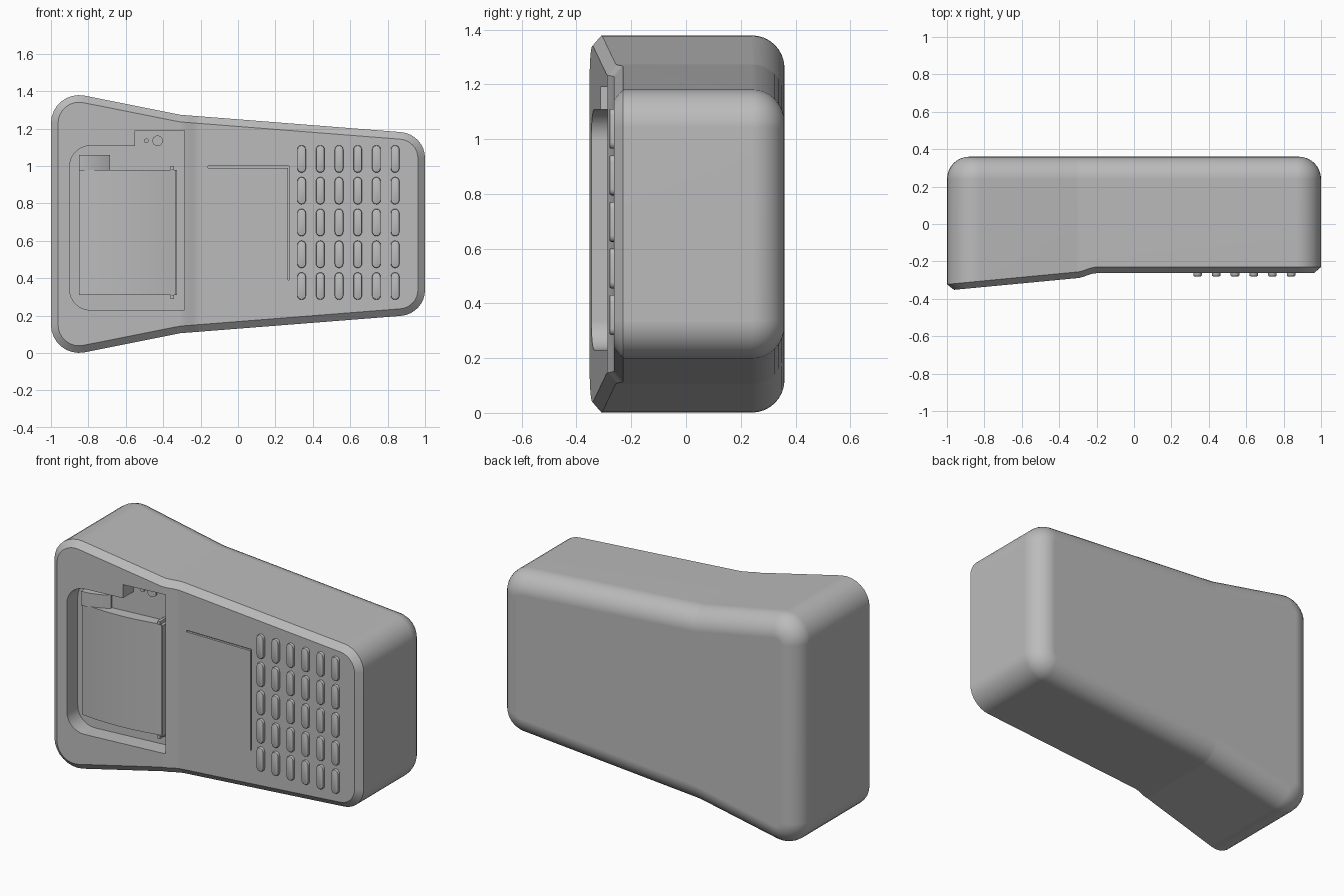
import bpy, bmesh
from math import pi, sin, cos, atan, hypot

cube = bpy.data.objects.get("Cube")
if cube:
    bpy.data.objects.remove(cube, do_unlink=True)

MID = 0.69          # height of the mirror plane
grey = bpy.data.materials.new("housing grey")
grey.use_nodes = True
grey.diffuse_color = (0.5, 0.5, 0.5, 1)
bsdf = next(n for n in grey.node_tree.nodes if n.type == 'BSDF_PRINCIPLED')
bsdf.inputs["Base Color"].default_value = grey.diffuse_color


def finish(name, bm):
    bmesh.ops.recalc_face_normals(bm, faces=bm.faces)
    mesh = bpy.data.meshes.new(name)
    bm.to_mesh(mesh)
    bm.free()
    mesh.materials.append(grey)
    ob = bpy.data.objects.new(name, mesh)
    bpy.context.collection.objects.link(ob)
    return ob


def smooth(ob):
    bpy.ops.object.select_all(action='DESELECT')
    ob.select_set(True)
    bpy.context.view_layer.objects.active = ob
    bpy.ops.object.shade_smooth_by_angle(angle=0.5)


def loft(name, rings):
    """Join equal rings of points into a closed solid."""
    bm = bmesh.new()
    loops = [[bm.verts.new(p) for p in r] for r in rings]
    n = len(rings[0])
    for a, b in zip(loops, loops[1:]):
        for i in range(n):
            j = (i + 1) % n
            bm.faces.new((a[i], a[j], b[j], b[i]))
    bm.faces.new(loops[0])
    bm.faces.new(loops[-1])
    return finish(name, bm)


def prism(name, outline, front, back):
    """Extrude an x-z outline between two depths given as functions of x."""
    return loft(name, [[(x, f(x), z) for x, z in outline] for f in (front, back)])


def box(name, x0, x1, y0, y1, z0, z1):
    return prism(name, [(x0, z0), (x1, z0), (x1, z1), (x0, z1)],
                 lambda x: y0, lambda x: y1)


def arc(cx, cz, r, a0, a1, n=8):
    return [(cx + r * cos(a0 + (a1 - a0) * i / n),
             cz + r * sin(a0 + (a1 - a0) * i / n)) for i in range(n + 1)]


# Housing: half outline mirrored about MID, wide printer end and tapered key end
def front_y(x):
    if x < -0.31:
        return -0.29 - 0.095 * (-0.31 - x)
    t = min((x + 0.31) / 0.11, 1)
    return -0.29 + 0.027 * t * t * (3 - 2 * t)


def half_outline(d):
    s1, s2 = 0.2, 0.0785
    def wide(x): return 1.274 + s1 * (-0.31 - x) - d * hypot(1, s1)
    def taper(x): return 1.274 - s2 * (x + 0.31) - d * hypot(1, s2)
    r1, r2 = 0.15 - d, 0.14 - d
    c1, c2 = -0.85, 0.86
    pts = arc(c1, wide(c1) - r1 * hypot(1, s1), r1, pi, pi / 2 - atan(s1))
    pts += [(-0.31 + 0.11 * i / 6, taper(-0.31 + 0.11 * i / 6)) for i in range(7)]
    pts += arc(c2, taper(c2) - r2 * hypot(1, s2), r2, pi / 2 - atan(s2), 0)
    return pts


def housing():
    bm = bmesh.new()
    levels = [(0.038, front_y), (0, lambda x: front_y(x) + 0.033)]
    r = 0.12
    for i in range(9):
        a = pi / 2 * i / 8
        levels.append((r * (1 - cos(a)), lambda x, a=a: 0.36 - r + r * sin(a)))
    loops = []
    for d, f in levels:
        top = half_outline(d)
        ring = top + [(x, 2 * MID - z) for x, z in reversed(top)]
        loops.append([bm.verts.new((x, f(x), z)) for x, z in ring])
    n = len(loops[0])
    for a, b in zip(loops, loops[1:]):
        for i in range(n):
            j = (i + 1) % n
            bm.faces.new((a[i], a[j], b[j], b[i]))
    for i in range(n // 2 - 1):                       # front in upright strips
        a = loops[0]
        bm.faces.new((a[i], a[i + 1], a[n - 2 - i], a[n - 1 - i]))
    bm.faces.new(loops[-1])
    return finish("housing", bm)


def cut(ob, cutter):
    cutter.hide_render = True
    mod = ob.modifiers.new("cut", 'BOOLEAN')
    mod.operation, mod.solver, mod.object = 'DIFFERENCE', 'EXACT', cutter
    bpy.context.view_layer.objects.active = ob
    bpy.ops.object.modifier_apply(modifier=mod.name)
    bpy.data.objects.remove(cutter, do_unlink=True)


body = housing()

# Printer bay with a raised tab corner, floor parallel to the sloped front
def floor_y(x):
    return -0.187 - 0.095 * (-0.31 - x)


bay = [(-0.285, 0.23), (-0.285, 1.19), (-0.55, 1.19), (-0.55, 1.108)]
bay += arc(-0.79, 0.998, 0.11, pi / 2, pi) + arc(-0.79, 0.34, 0.11, pi, 1.5 * pi)
cut(body, prism("bay_cutter", bay, lambda x: -0.5, floor_y))

# Thin groove along two sides of the display
groove = [(-0.16, 0.99), (0.266, 0.99), (0.266, 0.39), (0.274, 0.39),
          (0.274, 1.0), (-0.16, 1.0)]
cut(body, prism("groove_cutter", groove, lambda x: -0.4, lambda x: -0.25))
smooth(body)
body.modifiers.new("even shading", 'WEIGHTED_NORMAL').keep_sharp = True


# Curved paper cover and its side stub
def curved_block(name, x0, x1, z0, z1, crown):
    xs = [x0 + (x1 - x0) * i / 12 for i in range(13)]
    profile = [(x, crown((x - x0) / (x1 - x0))) for x in xs]
    profile += [(x1, floor_y(x1) + 0.01), (x0, floor_y(x0) + 0.01)]
    ob = loft(name, [[(x, y, z) for x, y in profile] for z in (z0, z1)])
    smooth(ob)


curved_block("paper_cover", -0.85, -0.335, 0.31, 0.98,
             lambda t: -0.272 + 0.03 * t - 0.1 * t * (1 - t))
curved_block("cover_stub", -0.85, -0.685, 0.975, 1.06,
             lambda t: -0.285 + 0.05 * t * t)

# Tear bar and hinge pins
box("tear_bar", -0.335, -0.325, -0.255, -0.18, 0.31, 0.98)
for i, z in enumerate((0.29, 0.98)):
    box(f"hinge_pin_{i + 1}", -0.36, -0.343, -0.255, -0.18, z, z + 0.02)

# Round feed button and indicator on the bay floor
for name, x, r in (("feed_button", -0.43, 0.028), ("indicator", -0.49, 0.012)):
    ob = prism(name, arc(x, 1.135, r, 0, 2 * pi * 23 / 24, 23),
               lambda x: floor_y(x) - 0.01, lambda x: floor_y(x) + 0.01)
    smooth(ob)


# Keypad: pill keys with a softened top edge
def key(name, x, z):
    rings = []
    for r, y in ((0.017, -0.28), (0.021, -0.278), (0.023, -0.274), (0.023, -0.25)):
        pill = arc(x, z + 0.05, r, 0, pi) + arc(x, z - 0.05, r, pi, 2 * pi)
        rings.append([(px, y, pz) for px, pz in pill])
    smooth(loft(name, rings))


for row in range(5):
    for col in range(6):
        key(f"key_{row + 1}_{col + 1}", 0.34 + 0.1 * col, 1.038 - 0.17 * row)
